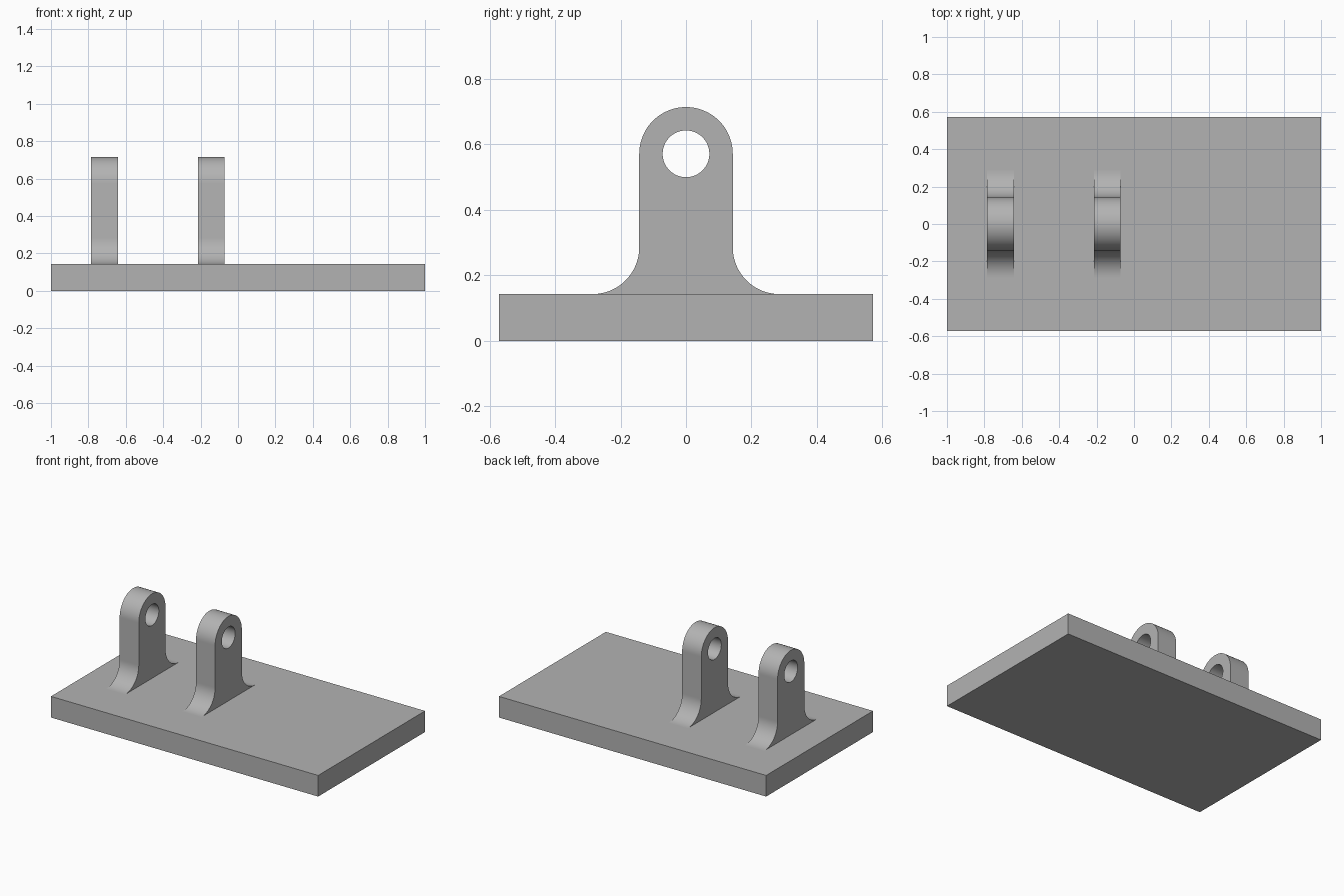
import bpy
import bmesh
from math import cos, sin, pi, radians
from mathutils import Vector

default_cube = bpy.data.objects.get("Cube")
if default_cube:
    bpy.data.objects.remove(default_cube, do_unlink=True)

U = 1 / 7              # module: plate thickness, lug thickness and radii
HOLE_Z = 4 * U         # height of the pin hole centre

grey = bpy.data.materials.new("plain grey")
grey.use_nodes = True
colour = (0.45, 0.45, 0.45, 1)
grey.diffuse_color = colour
grey.node_tree.nodes["Principled BSDF"].inputs["Base Color"].default_value = colour


def add_object(name, bm):
    mesh = bpy.data.meshes.new(name)
    bmesh.ops.recalc_face_normals(bm, faces=bm.faces)
    bm.to_mesh(mesh)
    bm.free()
    mesh.materials.append(grey)
    obj = bpy.data.objects.new(name, mesh)
    bpy.context.collection.objects.link(obj)
    return obj


def arc(cy, cz, radius, start, end, steps):
    """Points (y, z) along an arc, angles in degrees."""
    angles = [radians(start + (end - start) * i / steps) for i in range(steps + 1)]
    return [(cy + radius * cos(a), cz + radius * sin(a)) for a in angles]


def add_loop(bm, points, x):
    verts = [bm.verts.new((x, y, z)) for y, z in points]
    return [bm.edges.new((v, verts[i - 1])) for i, v in enumerate(verts)]


def add_lug(name, x):
    # Filleted foot, straight sides and round head, with a pin hole
    outline = (arc(2 * U, 2 * U, U, 270, 180, 20)
               + arc(0, HOLE_Z, U, 0, 180, 40)
               + arc(-2 * U, 2 * U, U, 0, -90, 20))
    hole = arc(0, HOLE_Z, U / 2, 0, 360, 48)[:-1]
    bm = bmesh.new()
    edges = add_loop(bm, outline, x - U / 2) + add_loop(bm, hole, x - U / 2)
    bmesh.ops.triangle_fill(bm, edges=edges, use_beauty=True)
    # Thicken the profile across x
    solid = bmesh.ops.extrude_face_region(bm, geom=bm.faces[:], use_keep_orig=True)
    moved = [v for v in solid["geom"] if isinstance(v, bmesh.types.BMVert)]
    bmesh.ops.translate(bm, verts=moved, vec=Vector((U, 0, 0)))
    obj = add_object(name, bm)
    obj.data.shade_smooth()
    obj.data.set_sharp_from_angle(angle=radians(30))


# Base plate
bm = bmesh.new()
bmesh.ops.create_cube(bm, size=1)
bmesh.ops.scale(bm, verts=bm.verts, vec=(2, 8 * U, U))
bmesh.ops.translate(bm, verts=bm.verts, vec=(0, 0, U / 2))
add_object("base_plate", bm)

# Pair of lugs
add_lug("outer_lug", -5 * U)
add_lug("inner_lug", -U)
